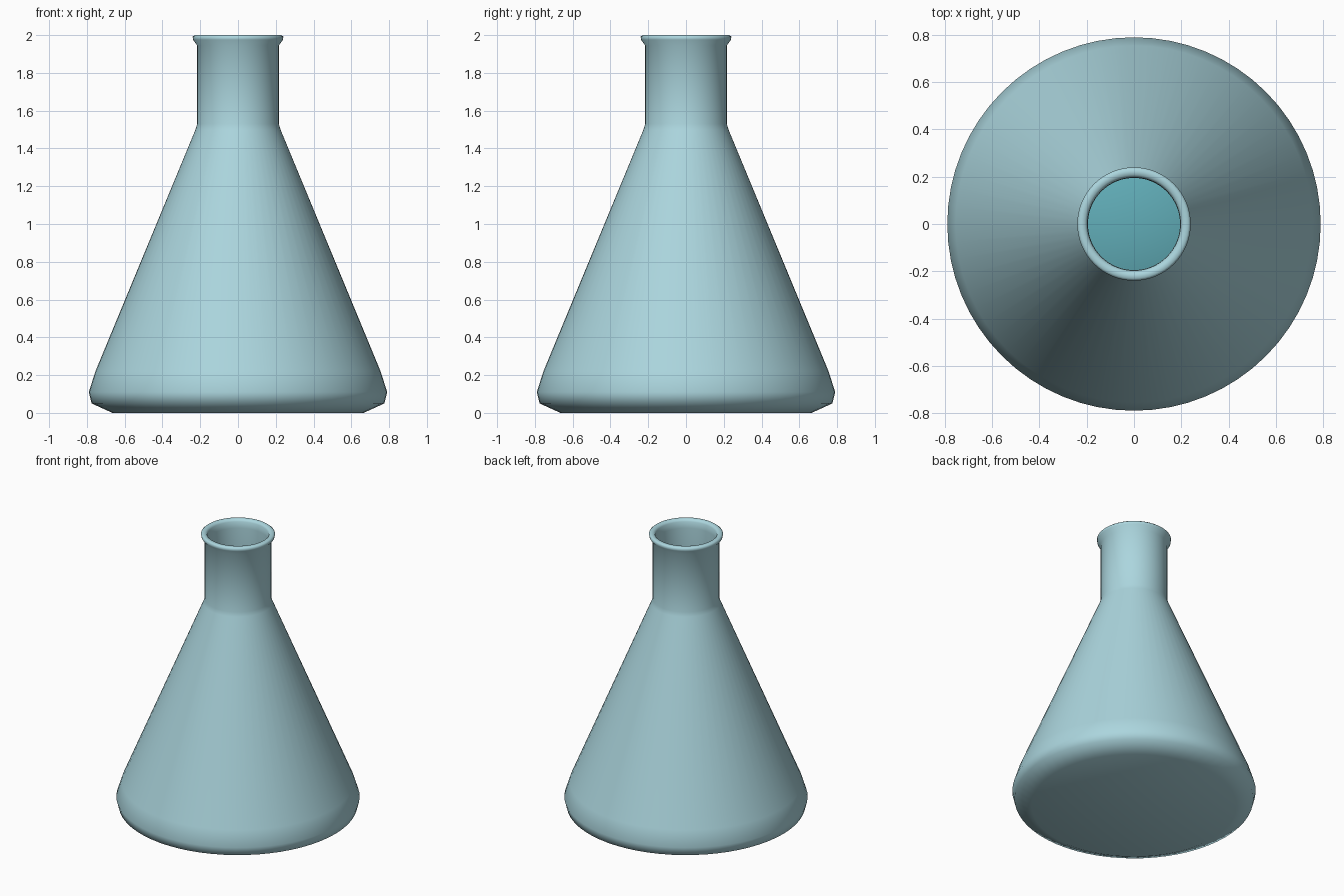
import bpy
import bmesh
import math

if "Cube" in bpy.data.objects:
    bpy.data.objects.remove(bpy.data.objects["Cube"], do_unlink=True)


def make_material(name, colour):
    mat = bpy.data.materials.new(name)
    mat.use_nodes = True
    mat.diffuse_color = colour
    mat.node_tree.nodes["Principled BSDF"].inputs["Base Color"].default_value = colour
    return mat


def lathe(name, profile, mat, steps=64):
    """Revolve a (radius, height) profile around the z axis."""
    bm = bmesh.new()
    verts = [bm.verts.new((r, 0, z)) for r, z in profile]
    edges = [bm.edges.new(pair) for pair in zip(verts, verts[1:])]
    bmesh.ops.spin(bm, geom=verts + edges, cent=(0, 0, 0), axis=(0, 0, 1),
                   angle=math.tau, steps=steps)
    bmesh.ops.remove_doubles(bm, verts=bm.verts[:], dist=0.0005)
    bmesh.ops.recalc_face_normals(bm, faces=bm.faces[:])
    for face in bm.faces:
        face.smooth = True
    mesh = bpy.data.meshes.new(name)
    bm.to_mesh(mesh)
    bm.free()
    mesh.materials.append(mat)
    obj = bpy.data.objects.new(name, mesh)
    bpy.context.collection.objects.link(obj)
    return obj


glass = make_material("pale blue glass", (0.41, 0.67, 0.73, 1))
teal = make_material("teal liquid", (0.12, 0.42, 0.48, 1))

# Outer wall from base to lip, then the inner wall back down
outer = [(0, 0), (0.665, 0), (0.775, 0.05), (0.79, 0.11), (0.755, 0.22),
         (0.225, 1.5), (0.216, 1.53), (0.216, 1.945), (0.238, 1.975), (0.24, 1.992)]
lip = [(0.23, 2.0), (0.208, 2.0), (0.197, 1.985)]
inner = [(0.195, 1.94), (0.195, 1.53), (0.203, 1.5), (0.732, 0.22),
         (0.767, 0.11), (0.755, 0.065), (0.66, 0.022), (0, 0.022)]
lathe("flask", outer + lip + inner, glass)

# Liquid filling the lower part of the flask
liquid = [(0, 0.026), (0.655, 0.026), (0.75, 0.068), (0.762, 0.11),
          (0.727, 0.22), (0.528, 0.7), (0, 0.7)]
lathe("liquid", liquid, teal)
